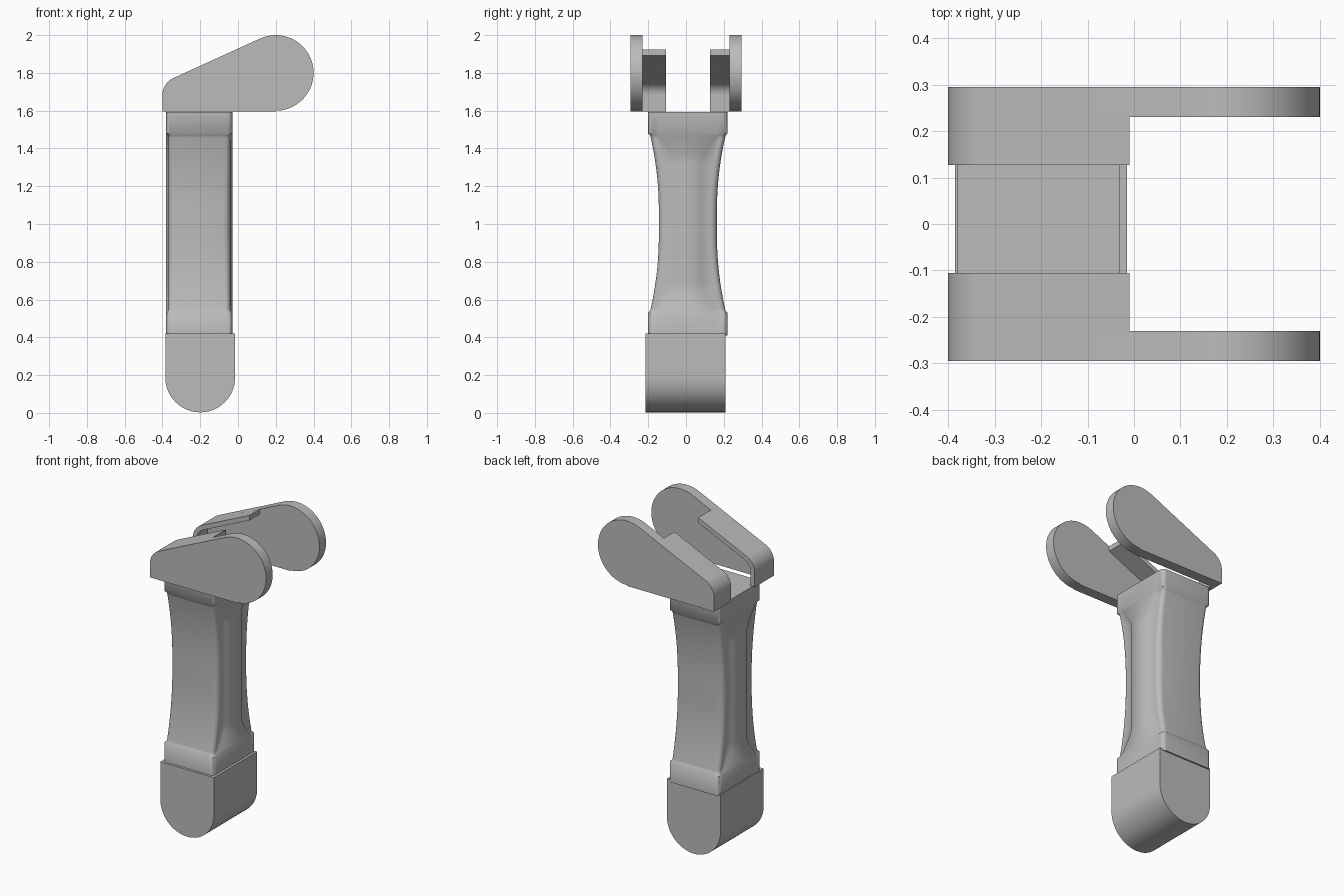
import bpy, bmesh
from math import sin, cos, pi, radians

cube = bpy.data.objects.get("Cube")
if cube:
    bpy.data.objects.remove(cube, do_unlink=True)

grey = bpy.data.materials.new("plain grey")
grey.use_nodes = True
colour = (0.5, 0.5, 0.5, 1)
grey.diffuse_color = colour
grey.node_tree.nodes["Principled BSDF"].inputs["Base Color"].default_value = colour


def finish(name, bm, angle=30):
    bmesh.ops.recalc_face_normals(bm, faces=bm.faces)
    mesh = bpy.data.meshes.new(name)
    bm.to_mesh(mesh)
    bm.free()
    mesh.materials.append(grey)
    obj = bpy.data.objects.new(name, mesh)
    bpy.context.collection.objects.link(obj)
    bpy.ops.object.select_all(action="DESELECT")
    obj.select_set(True)
    bpy.context.view_layer.objects.active = obj
    bpy.ops.object.shade_smooth_by_angle(angle=radians(angle))
    return obj


def slab(name, outline, y0, y1):
    """Extrude an x-z outline from y0 to y1."""
    bm = bmesh.new()
    face = bm.faces.new([bm.verts.new((x, y0, z)) for x, z in outline])
    geom = bmesh.ops.extrude_face_region(bm, geom=[face])["geom"]
    moved = [v for v in geom if isinstance(v, bmesh.types.BMVert)]
    bmesh.ops.translate(bm, verts=moved, vec=(0, y1 - y0, 0))
    return finish(name, bm)


def arc(cx, cz, r, a0, a1, n):
    return [(cx + r * cos(radians(a0 + (a1 - a0) * i / n)),
             cz + r * sin(radians(a0 + (a1 - a0) * i / n))) for i in range(n + 1)]


# Rounded foot block
foot = [(-0.015, 0.42), (-0.385, 0.42)] + arc(-0.2, 0.188, 0.185, 180, 360, 40)
slab("foot", foot, -0.215, 0.21)

# Side plates: teardrop outline with a rounded heel
TILT = 114.5
heel = arc(-0.3, 1.682, 0.1, 180, TILT, 12)
plate = [(-0.4, 1.595)] + heel + arc(0.2, 1.8, 0.2, TILT, -90, 48) + [(0.2, 1.595)]

# Thin lips that follow the heel and the sloping top edge
lip = ([(-0.4, 1.595)] + heel + [(-0.01, 1.924), (-0.01, 1.893)]
       + arc(-0.3, 1.682, 0.072, TILT, 180, 12) + [(-0.372, 1.595)])

for side, s, inner in (("right", -1, 0.105), ("left", 1, 0.127)):
    slab(side + "_plate", plate, s * 0.23, s * 0.295)
    slab(side + "_lip", lip, s * inner, s * 0.23)

# Waisted grip, lofted from rounded sections
MID, HALF = 1.005, 0.475


def ring(z):
    t = min(abs(z - MID) / HALF, 1.0)
    inside = min((1 - t) / 0.025, 1.0)
    if t >= 1:
        depth, strip = 0.21, 0.16
    else:
        depth = 0.154 + 0.048 * max(0, (t - 0.15) / 0.85) ** 2 + 0.008 * (1 - inside)
        strip = 0.066 + 0.094 * max(0, (t - 0.7) / 0.3) ** 1.3
    step = 0.011 * inside
    x = 0.175 - step
    r = 0.025 + 0.013 * inside * (1 - t)
    quarter = [(0.175, strip), (x, strip + 0.012)]
    quarter += [(x - r + r * cos(a * pi / 12), depth - r + r * sin(a * pi / 12))
                for a in range(7)]
    pts = quarter + [(-px, py) for px, py in reversed(quarter)]
    pts += [(-px, -py) for px, py in pts]
    return [(px - 0.205, py + 0.01, z) for px, py in pts]


bm = bmesh.new()
levels = [0.41, MID - HALF]
levels += [MID - HALF + 0.012 * k for k in (1, 2)]
levels += [MID + HALF * (-0.93 + 1.86 * i / 40) for i in range(41)]
levels += [MID + HALF - 0.012 * k for k in (2, 1)]
levels += [MID + HALF, 1.592]
rings = [[bm.verts.new(p) for p in ring(z)] for z in levels]
for low, high in zip(rings, rings[1:]):
    for i in range(len(low)):
        j = (i + 1) % len(low)
        bm.faces.new((low[i], low[j], high[j], high[i]))
bm.faces.new(rings[0])
bm.faces.new(rings[-1])
finish("grip", bm, 50)
